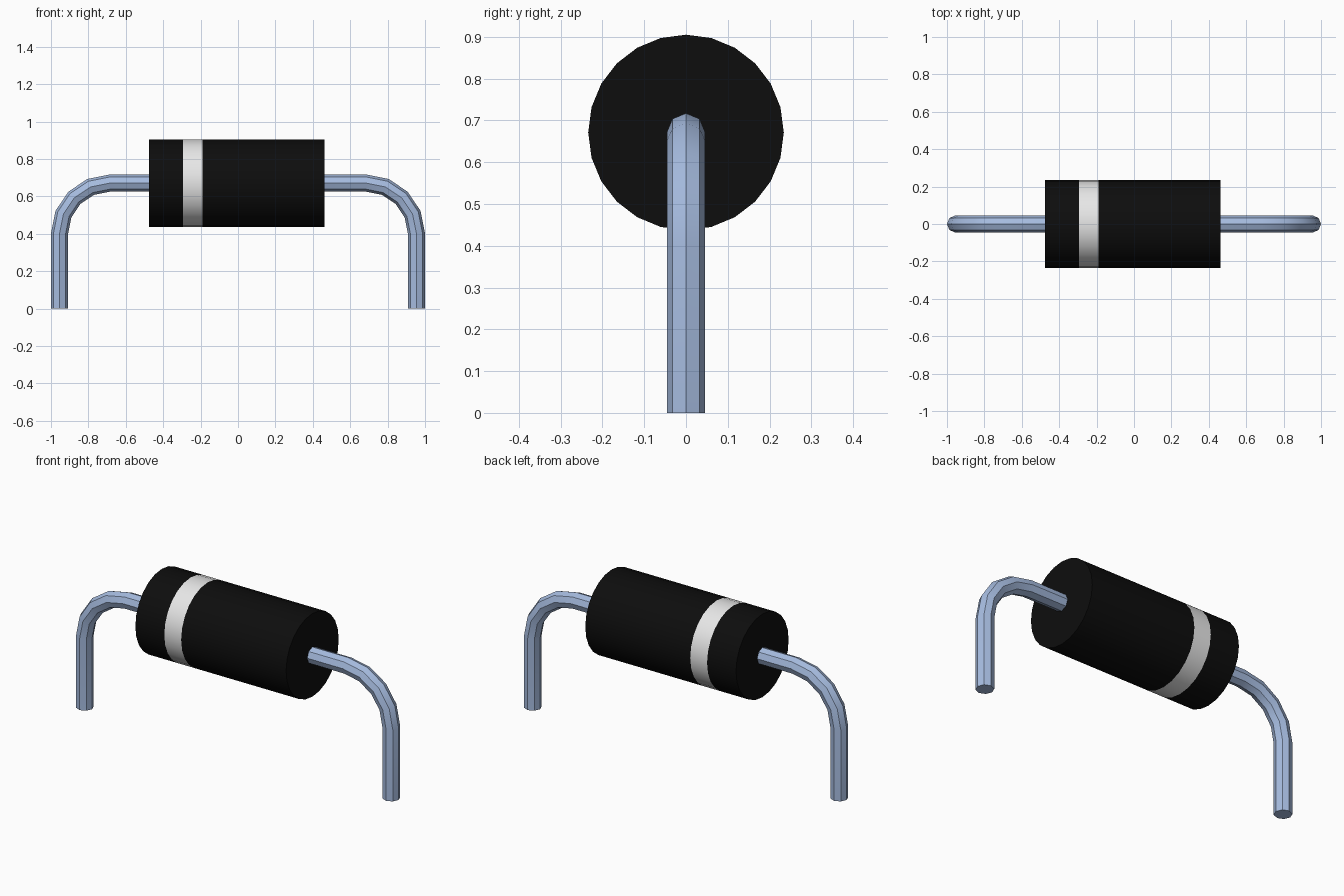
import bpy, bmesh, math
from mathutils import Vector

if "Cube" in bpy.data.objects:
    bpy.data.objects.remove(bpy.data.objects["Cube"], do_unlink=True)


def make_material(name, rgb, rough=0.5):
    mat = bpy.data.materials.new(name)
    mat.use_nodes = True
    mat.diffuse_color = (*rgb, 1)
    bsdf = mat.node_tree.nodes["Principled BSDF"]
    bsdf.inputs["Base Color"].default_value = (*rgb, 1)
    bsdf.inputs["Roughness"].default_value = rough
    return mat


black = make_material("black plastic", (0.004, 0.004, 0.004))
white = make_material("band light grey", (0.8, 0.8, 0.8))
steel = make_material("blue grey metal", (0.38, 0.50, 0.74))

AXIS_Z = 0.671     # height of the body axis
BODY_R = 0.234
WIRE_R = 0.046
BEND_R = 0.27      # centre-line radius of each bend
WIRE_X = 1.0 - WIRE_R


def sweep(name, path, radius, sides, mats):
    """Tube along (centre, tangent) pairs in the xz plane, capped at both ends."""
    bm = bmesh.new()
    rings = []
    for centre, tangent in path:
        side = Vector((0, 1, 0))
        up = tangent.cross(side)
        ring = []
        for i in range(sides):
            a = 2 * math.pi * i / sides
            ring.append(bm.verts.new(centre + radius * (math.cos(a) * side + math.sin(a) * up)))
        rings.append(ring)
    for r0, r1 in zip(rings, rings[1:]):
        for i in range(sides):
            j = (i + 1) % sides
            bm.faces.new((r0[i], r0[j], r1[j], r1[i]))
    bm.faces.new(rings[0])
    bm.faces.new(rings[-1])
    bmesh.ops.recalc_face_normals(bm, faces=bm.faces)
    mesh = bpy.data.meshes.new(name)
    bm.to_mesh(mesh)
    bm.free()
    for m in mats:
        mesh.materials.append(m)
    obj = bpy.data.objects.new(name, mesh)
    bpy.context.collection.objects.link(obj)
    bpy.ops.object.select_all(action="DESELECT")
    obj.select_set(True)
    bpy.context.view_layer.objects.active = obj
    bpy.ops.object.shade_smooth_by_angle(angle=math.radians(30))
    return obj


# Cylindrical body, with loops cut where the polarity band starts and ends
BAND = (-0.295, -0.19)
body = sweep("body", [(Vector((x, 0, AXIS_Z)), Vector((1, 0, 0)))
                      for x in (-0.475, *BAND, 0.463)], BODY_R, 24, [black, white])
for face in body.data.polygons:
    if BAND[0] < face.center.x < BAND[1]:
        face.material_index = 1

# Bent wire leads, one on each end
for name, s in (("left_lead", 1), ("right_lead", -1)):
    path = [(Vector((s * 0.45, 0, AXIS_Z)), Vector((s, 0, 0)))]
    for k in range(5):
        a = math.radians(22.5 * k)
        path.append((Vector((s * (WIRE_X - BEND_R + BEND_R * math.sin(a)), 0,
                             AXIS_Z - BEND_R + BEND_R * math.cos(a))),
                     Vector((s * math.cos(a), 0, -math.sin(a)))))
    path.append((Vector((s * WIRE_X, 0, 0)), Vector((0, 0, -1))))
    sweep(name, path, WIRE_R, 8, [steel])
